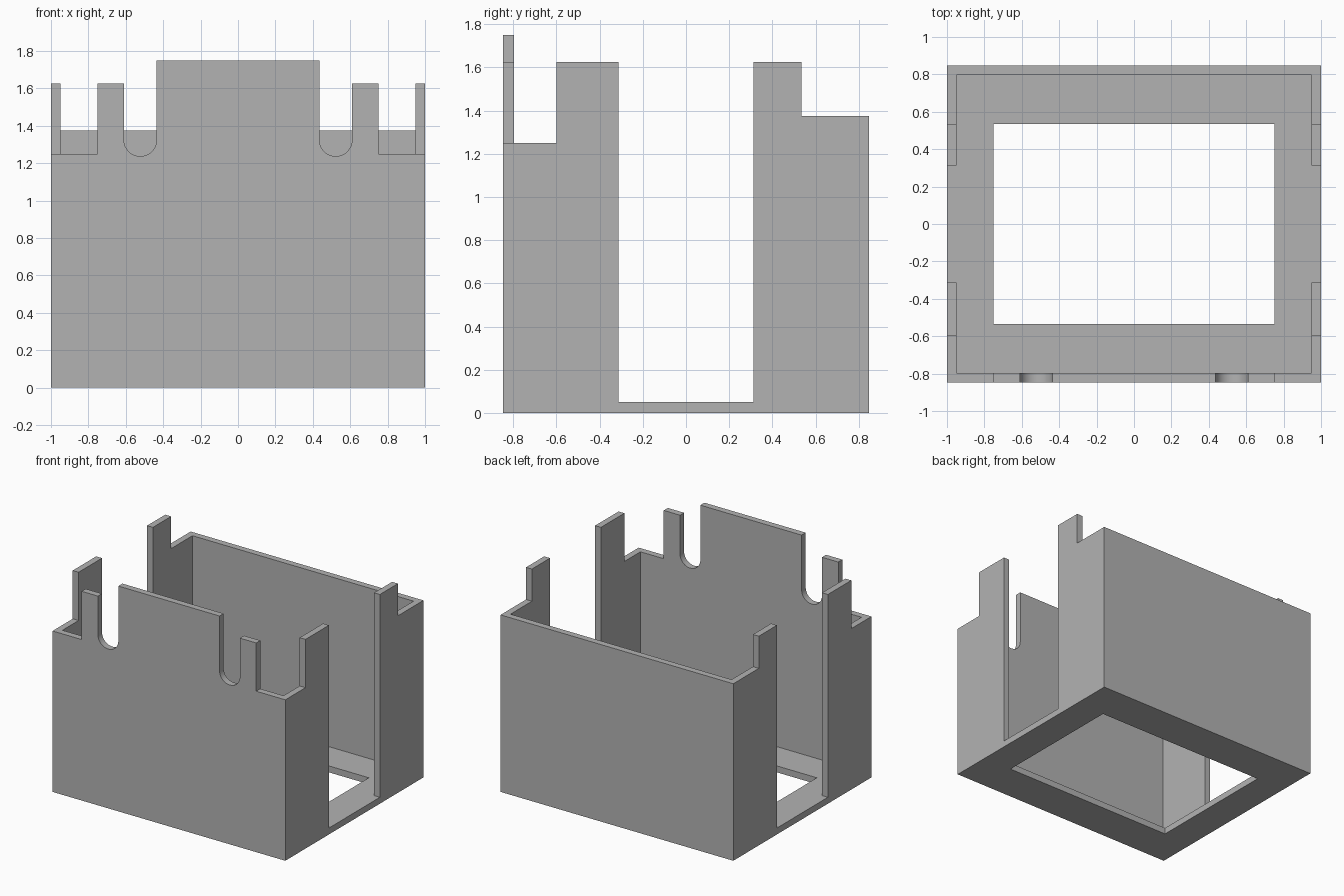
import bpy
import bmesh
import math
from mathutils import Vector

cube = bpy.data.objects.get("Cube")
if cube:
    bpy.data.objects.remove(cube, do_unlink=True)

W, D, H, T = 1.0, 0.8475, 1.75, 0.05   # half width, half depth, height, wall

grey = bpy.data.materials.new("matte_grey")
grey.use_nodes = True
colour = (0.45, 0.45, 0.45, 1)
grey.diffuse_color = colour
grey.node_tree.nodes["Principled BSDF"].inputs["Base Color"].default_value = colour


def prism(name, points, offset):
    """Closed prism: a planar outline extruded along offset."""
    bm = bmesh.new()
    face = bm.faces.new([bm.verts.new(p) for p in points])
    moved = bmesh.ops.extrude_face_region(bm, geom=[face])["geom"]
    verts = [v for v in moved if isinstance(v, bmesh.types.BMVert)]
    bmesh.ops.translate(bm, verts=verts, vec=Vector(offset))
    bmesh.ops.recalc_face_normals(bm, faces=bm.faces)
    mesh = bpy.data.meshes.new(name)
    bm.to_mesh(mesh)
    bm.free()
    mesh.materials.append(grey)
    obj = bpy.data.objects.new(name, mesh)
    bpy.context.collection.objects.link(obj)
    return obj


def block(name, hx, hy, z0, z1):
    corners = [(-hx, -hy, z0), (hx, -hy, z0), (hx, hy, z0), (-hx, hy, z0)]
    return prism(name, corners, (0, 0, z1 - z0))


def cut(target, cutter):
    cutter.hide_render = True
    mod = target.modifiers.new("cut", "BOOLEAN")
    mod.operation = "DIFFERENCE"
    mod.solver = "EXACT"
    mod.object = cutter
    bpy.context.view_layer.objects.active = target
    bpy.ops.object.modifier_apply(modifier=mod.name)
    bpy.data.objects.remove(cutter, do_unlink=True)


# Open box with a thin floor and a rectangular floor opening
case = block("open_case", W, D, 0, H)
cut(case, block("cavity", W - T, D - T, T, 2))
cut(case, block("floor_opening", 0.75, 0.535, -0.1, 0.2))

# Front wall: corner step, post and round-bottomed slot, mirrored
post, slot_out, slot_in = 0.75, 0.61, 0.435
radius, mid = (slot_out - slot_in) / 2, (slot_out + slot_in) / 2
outline = [(1.1, 1.25), (post, 1.25), (post, 1.625), (slot_out, 1.625)]
for i in range(25):
    a = math.pi * i / 24
    outline.append((mid + radius * math.cos(a), 1.325 - radius * math.sin(a)))
outline += [(slot_in, 1.9), (1.1, 1.9)]
for side in (-1, 1):
    cut(case, prism("front_cutter", [(side * x, -0.95, z) for x, z in outline],
                    (0, 0.25, 0)))

# Side walls and back rim: steps and the tall central gap
profile = [(-0.75, 1.25), (-0.6, 1.25), (-0.6, 1.625), (-0.3125, 1.625),
           (-0.3125, T), (0.3125, T), (0.3125, 1.625), (0.535, 1.625),
           (0.535, 1.375), (1, 1.375), (1, 1.9), (-0.75, 1.9)]
cut(case, prism("side_cutter", [(-1.2, y, z) for y, z in profile], (2.4, 0, 0)))

# Smooth only the slot curves
bpy.ops.object.select_all(action="DESELECT")
case.select_set(True)
bpy.context.view_layer.objects.active = case
bpy.ops.object.shade_smooth_by_angle(angle=math.radians(30))
